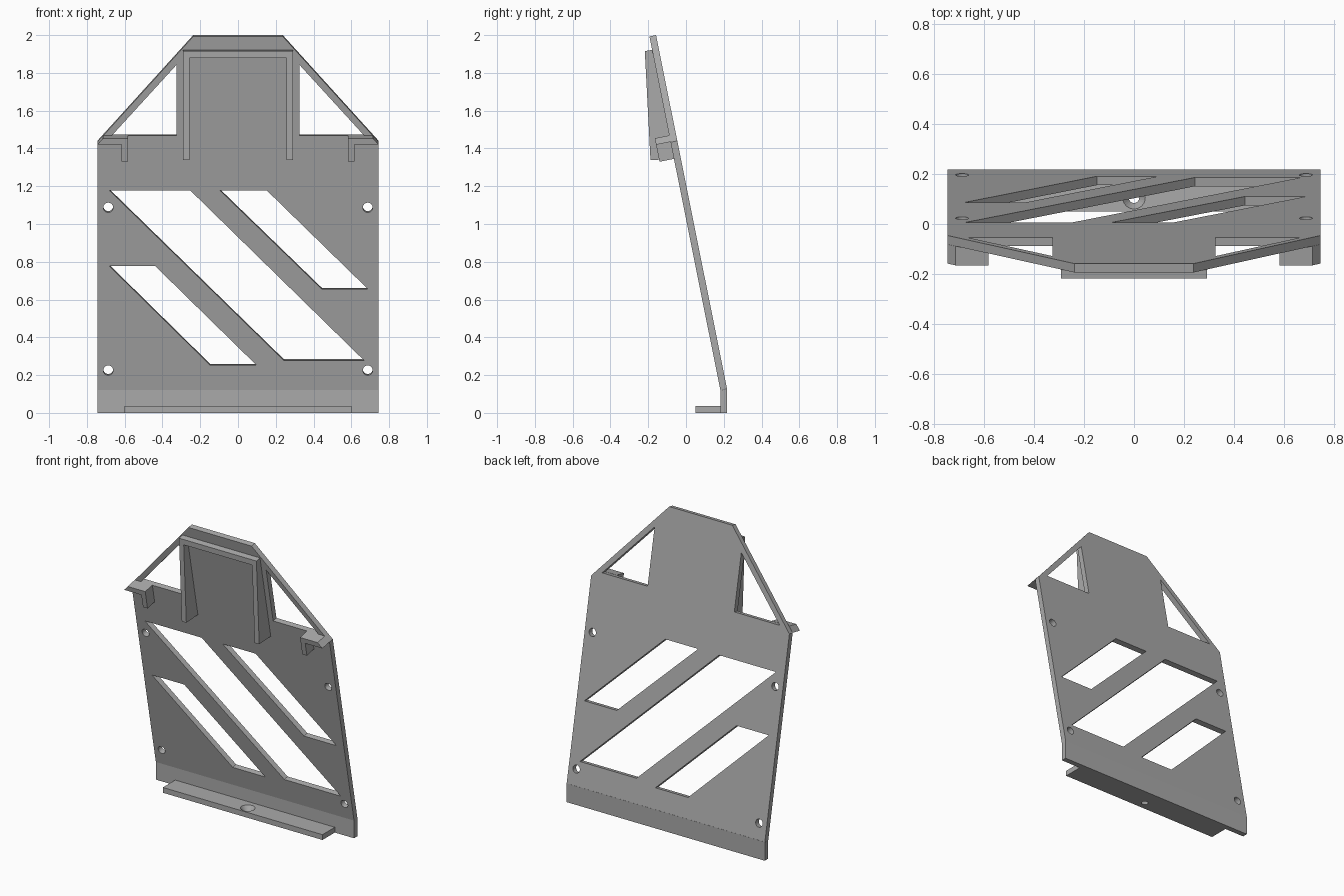
import bpy, bmesh, math
from mathutils import Vector

if "Cube" in bpy.data.objects:
    bpy.data.objects.remove(bpy.data.objects["Cube"])

LEAN = math.atan(0.2006)          # backrest tilt
T = 0.036                         # sheet thickness
Y0, Z0 = 0.182, 0.12              # front of the bend
UP = Vector((0, -math.sin(LEAN), math.cos(LEAN)))
BACK = Vector((0, math.cos(LEAN), math.sin(LEAN)))

grey = bpy.data.materials.new("plain grey")
grey.diffuse_color = (0.4, 0.4, 0.4, 1)
grey.use_nodes = True
grey.node_tree.nodes["Principled BSDF"].inputs["Base Color"].default_value = grey.diffuse_color


def prism(name, loops, place, push):
    """Fill an outline (first loop) with holes (other loops) and extrude it."""
    bm = bmesh.new()
    edges = []
    for loop in loops:
        vs = [bm.verts.new(place(*p)) for p in loop]
        edges += [bm.edges.new((vs[i - 1], vs[i])) for i in range(len(vs))]
    bmesh.ops.triangle_fill(bm, edges=edges, use_beauty=True)
    ext = bmesh.ops.extrude_face_region(bm, geom=bm.faces[:], use_keep_orig=True)
    moved = [v for v in ext["geom"] if isinstance(v, bmesh.types.BMVert)]
    bmesh.ops.translate(bm, verts=moved, vec=push)
    bmesh.ops.recalc_face_normals(bm, faces=bm.faces[:])
    me = bpy.data.meshes.new(name)
    bm.to_mesh(me)
    bm.free()
    me.materials.append(grey)
    ob = bpy.data.objects.new(name, me)
    bpy.context.collection.objects.link(ob)
    return ob


def on_plate(x, z):               # front-view point -> front face of the leaning plate
    return Vector((x, Y0, Z0)) + UP * ((z - Z0) / math.cos(LEAN))


def circle(cx, cy, r, n=24):
    return [(cx + r * math.cos(2 * math.pi * i / n),
             cy + r * math.sin(2 * math.pi * i / n)) for i in range(n)]


def flip(loop):
    return [(-x, z) for x, z in loop]


# Leaning plate with windows, slanted slots and screw holes
outline = [(-0.745, Z0), (0.745, Z0), (0.745, 1.433), (0.237, 1.993),
           (-0.237, 1.993), (-0.745, 1.433)]
window = [(0.326, 1.468), (0.668, 1.468), (0.326, 1.842)]
slots = [[(-0.68, 1.177), (-0.252, 1.177), (0.668, 0.277), (0.243, 0.277)],
         [(-0.095, 1.177), (0.153, 1.177), (0.688, 0.655), (0.444, 0.655)],
         [(-0.682, 0.778), (-0.439, 0.778), (0.097, 0.253), (-0.148, 0.253)]]
screws = [circle(x, z, 0.026) for x in (-0.687, 0.687) for z in (0.225, 1.087)]
prism("back_plate", [outline, window, flip(window)] + slots + screws, on_plate, BACK * T)

# Upright strip below the bend
prism("bottom_strip", [[(Y0, 0), (0.218, 0), (0.218, 0.127), (Y0, Z0)]],
      lambda y, z: Vector((-0.745, y, z)), Vector((1.49, 0, 0)))

# Foot lip with countersunk hole
lip = prism("foot_lip", [[(-0.6, 0.05), (0.6, 0.05), (0.6, 0.185), (-0.6, 0.185)],
                         circle(0, 0.105, 0.021)],
            lambda x, y: Vector((x, y, 0)), Vector((0, 0, 0.036)))
for v in lip.data.vertices:
    if v.co.z > 0.02 and abs(v.co.x) < 0.1:
        v.co.x *= 2.15
        v.co.y = 0.105 + (v.co.y - 0.105) * 2.15

# Raised hood: two tapering side walls and a top bar
wall = [(-0.218, 1.915), (-0.178, 1.922), (-0.062, 1.345), (-0.188, 1.338)]
for side, x in (("left", -0.291), ("right", 0.257)):
    prism("hood_wall_" + side, [wall], lambda y, z, x=x: Vector((x, y, z)),
          Vector((0.034, 0, 0)))
prism("hood_top", [[(-0.218, 1.915), (-0.178, 1.922), (-0.169, 1.885), (-0.216, 1.878)]],
      lambda y, z: Vector((-0.258, y, z)), Vector((0.516, 0, 0)))

# Corner hooks, angled end following the sloping shoulder
hook = [(0.745, 1.435), (0.714, 1.469), (0.582, 1.469), (0.582, 1.345),
        (0.616, 1.345), (0.616, 1.435)]
for side, loop in (("right", hook), ("left", flip(hook))):
    prism("corner_hook_" + side, [loop], on_plate, BACK * -0.078)
